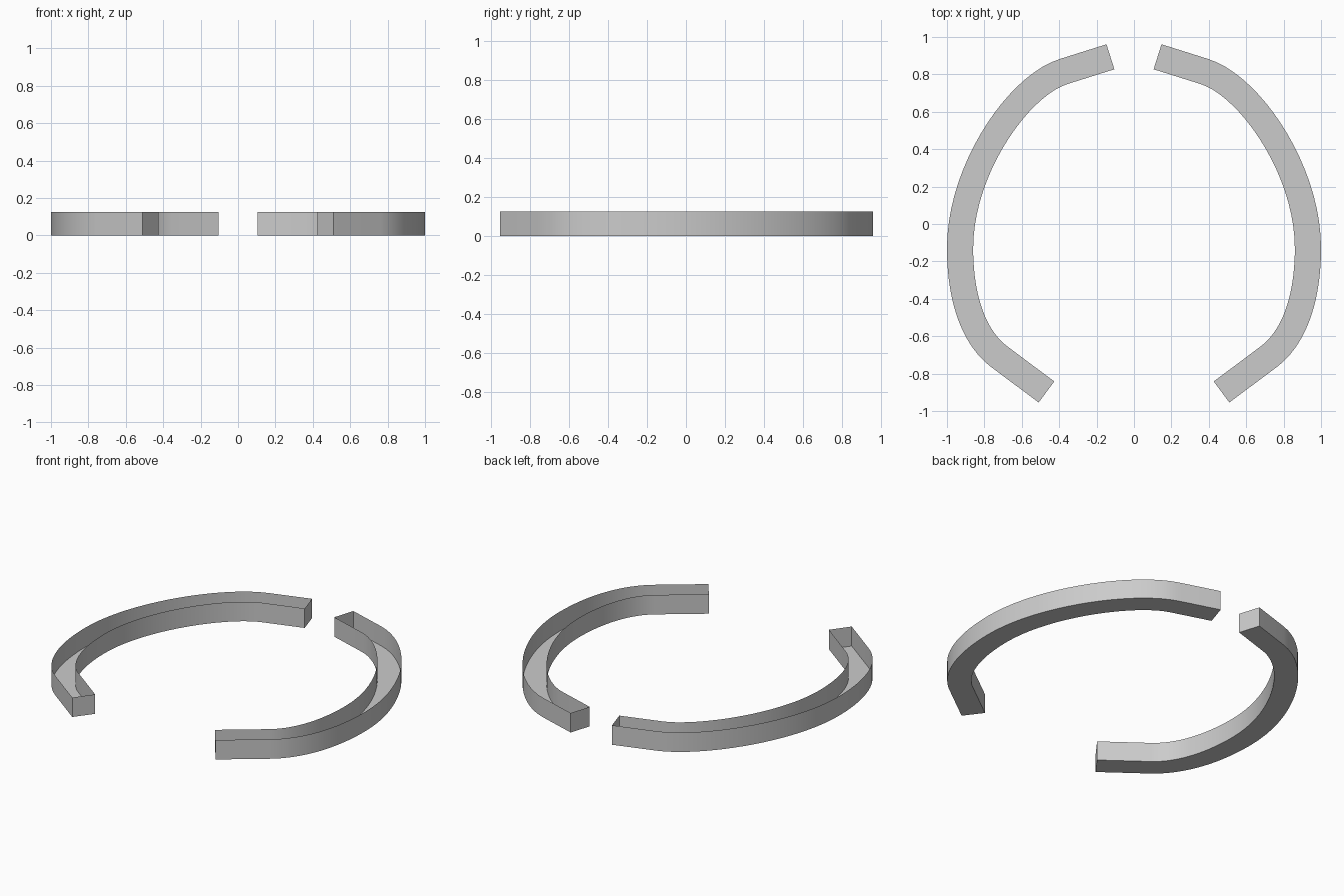
import bpy, bmesh
from mathutils import Vector
from mathutils.geometry import interpolate_bezier

if "Cube" in bpy.data.objects:
    bpy.data.objects.remove(bpy.data.objects["Cube"])

HEIGHT, HALF_WIDTH = 0.125, 0.07

# Centreline of the right-hand channel: straight end, two bends, straight end
segments = [
    [(0.377, 0.815), (0.62, 0.738), (0.93, 0.29), (0.93, -0.13)],
    [(0.93, -0.13), (0.93, -0.38), (0.865, -0.601), (0.72, -0.71)],
]
path = [Vector((0.126, 0.894, 0))]
for seg in segments:
    pts = interpolate_bezier(*[Vector((x, y, 0)) for x, y in seg], 20)
    path += pts if len(path) == 1 else pts[1:]
path.append(Vector((0.468, -0.898, 0)))


def channel(name, side):
    """Open-topped thin-walled channel with closed ends."""
    bm = bmesh.new()
    rings = []
    for i, p in enumerate(path):
        t = (path[min(i + 1, len(path) - 1)] - path[max(i - 1, 0)]).normalized()
        n = Vector((-t.y, t.x, 0)) * HALF_WIDTH
        rings.append([bm.verts.new((q.x * side, q.y, z)) for q, z in
                      ((p + n, HEIGHT), (p + n, 0), (p - n, 0), (p - n, HEIGHT))])
    # Outer wall, floor and inner wall
    for a, b in zip(rings, rings[1:]):
        for k in range(3):
            f = [a[k], a[k + 1], b[k + 1], b[k]]
            bm.faces.new(f if side < 0 else f[::-1])
    # End walls
    for ring, flip in ((rings[0], side < 0), (rings[-1], side > 0)):
        bm.faces.new(ring[::-1] if flip else ring)
    me = bpy.data.meshes.new(name)
    bm.to_mesh(me)
    bm.free()
    ob = bpy.data.objects.new(name, me)
    bpy.context.collection.objects.link(ob)
    bpy.ops.object.select_all(action='DESELECT')
    ob.select_set(True)
    bpy.context.view_layer.objects.active = ob
    bpy.ops.object.shade_smooth_by_angle()


channel("right_channel", 1)
channel("left_channel", -1)
